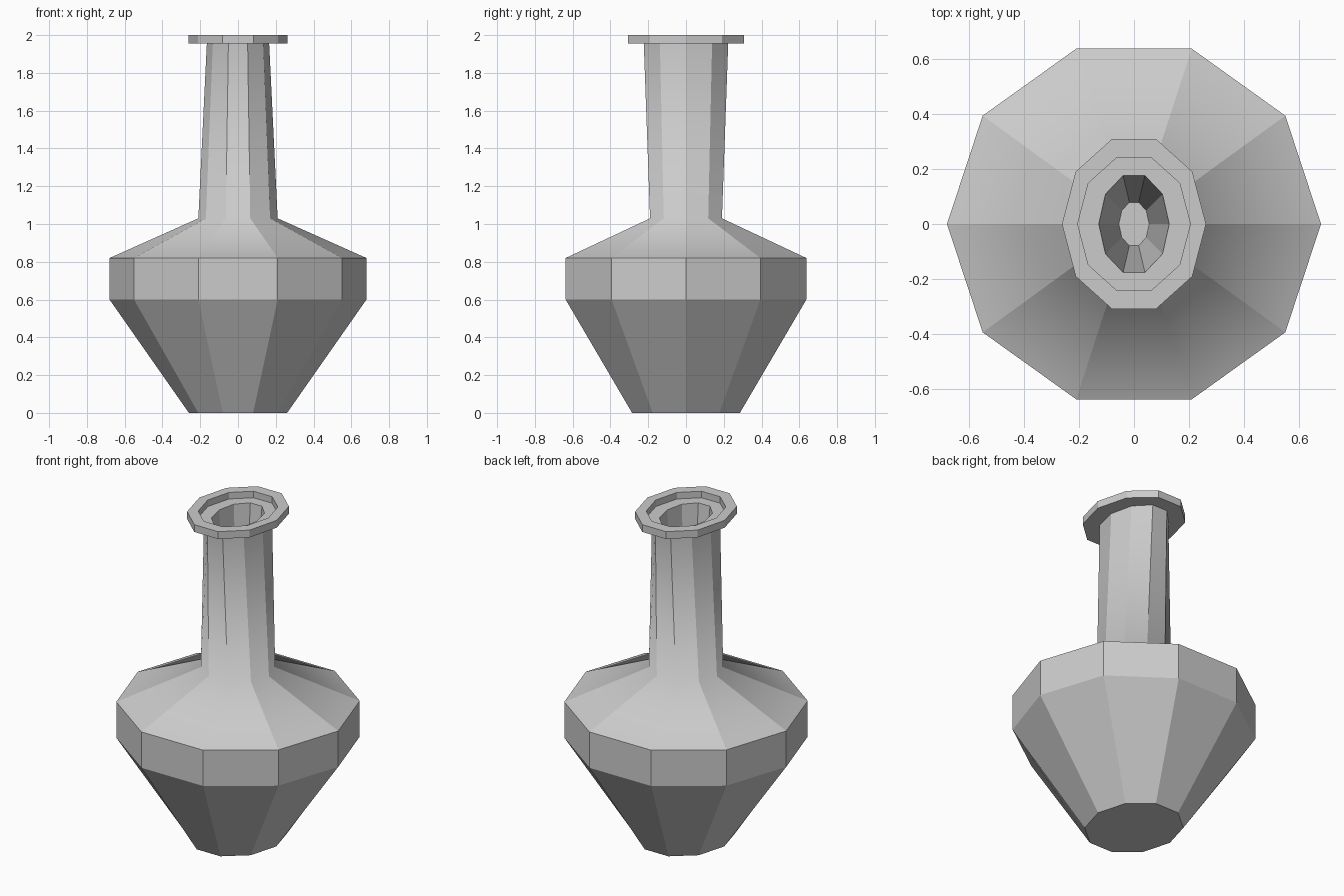
import bpy, bmesh
from math import cos, sin, pi

if "Cube" in bpy.data.objects:
    bpy.data.objects.remove(bpy.data.objects["Cube"])

SIDES = 10

# Profile rings from the base, up the outside, over the rim, down the neck: (rx, ry, z)
rings = [
    (0.26, 0.30, 0.00),      # foot
    (0.68, 0.67, 0.60),      # lower belly
    (0.68, 0.67, 0.82),      # upper belly
    (0.21, 0.20, 1.03),      # neck base
    (0.165, 0.235, 1.955),   # neck top
    (0.262, 0.324, 1.955),   # rim underside
    (0.262, 0.324, 2.00),    # rim top
    (0.205, 0.253, 2.00),    # rim inner edge
    (0.205, 0.253, 1.96),    # recessed lip
    (0.128, 0.185, 1.96),    # mouth
    (0.055, 0.083, 1.03),    # throat floor
]
SMOOTH_RING = 3              # soft transition from shoulder to neck

bm = bmesh.new()
loops = [[bm.verts.new((rx * cos(2 * pi * i / SIDES), ry * sin(2 * pi * i / SIDES), z))
          for i in range(SIDES)] for rx, ry, z in rings]

# Walls between consecutive rings
for r, (low, high) in enumerate(zip(loops, loops[1:])):
    for i in range(SIDES):
        j = (i + 1) % SIDES
        f = bm.faces.new((low[i], low[j], high[j], high[i]))
        f.smooth = r in (SMOOTH_RING - 1, SMOOTH_RING)

# Foot and throat floor
bm.faces.new(loops[0][::-1])
bm.faces.new(loops[-1])

# Every edge is crisp except the shoulder-to-neck ring
soft = set(loops[SMOOTH_RING])
for e in bm.edges:
    e.smooth = all(v in soft for v in e.verts)
bmesh.ops.recalc_face_normals(bm, faces=bm.faces)

mesh = bpy.data.meshes.new("vase")
bm.to_mesh(mesh)
bm.free()
bpy.context.collection.objects.link(bpy.data.objects.new("vase", mesh))
